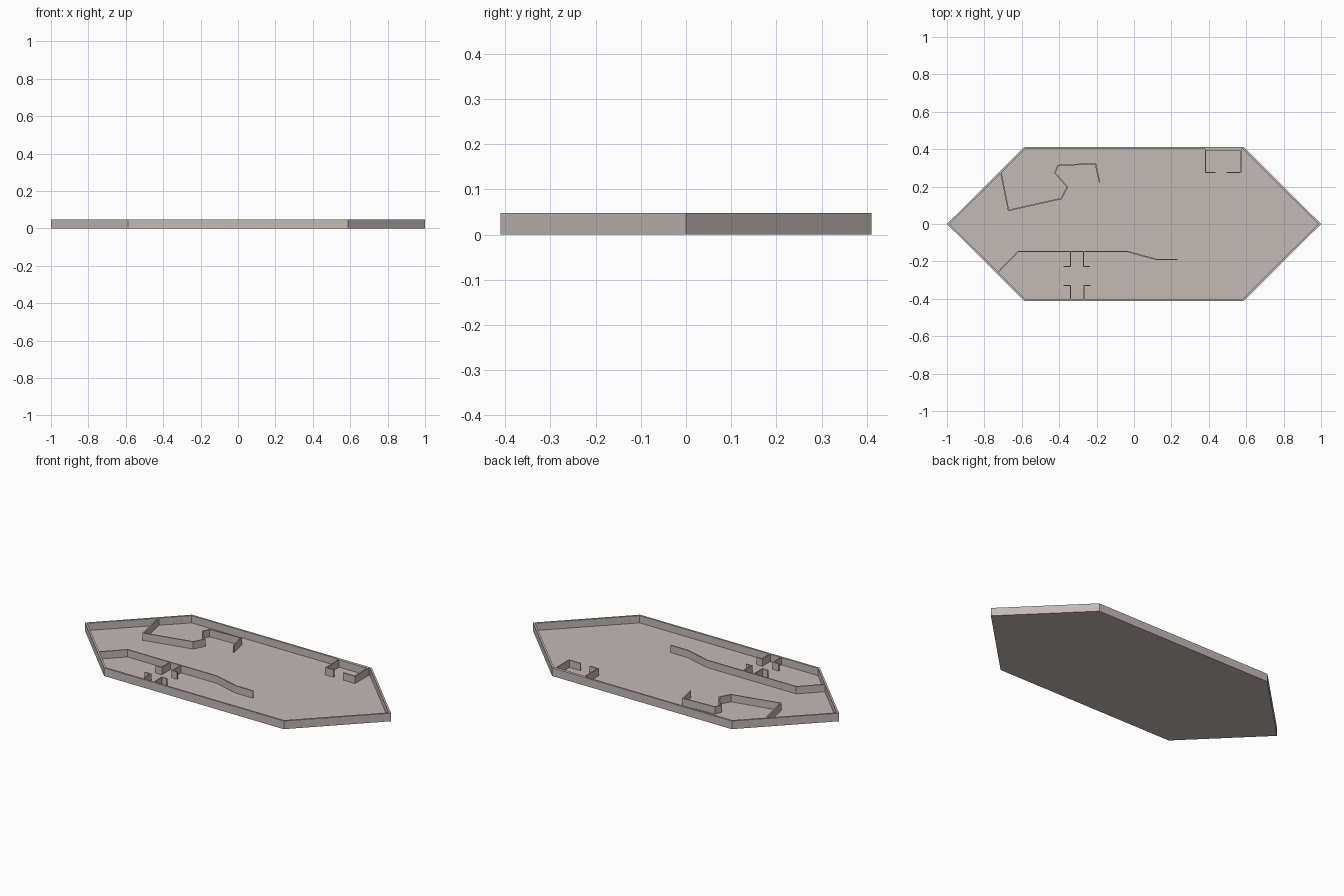
import bpy
import bmesh
from mathutils import Vector

if "Cube" in bpy.data.objects:
    bpy.data.objects.remove(bpy.data.objects["Cube"])

HEIGHT = 0.048
FLOOR = 0.005
THIN = 0.007
RIM = 0.011

stone = bpy.data.materials.new("warm_grey")
stone.use_nodes = True
colour = (0.55, 0.49, 0.47, 1)
stone.diffuse_color = colour
stone.node_tree.nodes["Principled BSDF"].inputs["Base Color"].default_value = colour


def finish(name, bm):
    bmesh.ops.recalc_face_normals(bm, faces=bm.faces)
    mesh = bpy.data.meshes.new(name)
    bm.to_mesh(mesh)
    bm.free()
    mesh.materials.append(stone)
    obj = bpy.data.objects.new(name, mesh)
    bpy.context.collection.objects.link(obj)
    return obj


def offsets(points, closed, distance):
    """Mitred copy of a plan path, shifted to its left."""
    pts = [Vector(p) for p in points]
    n = len(pts)
    result = []
    for i, p in enumerate(pts):
        before = pts[i - 1] if closed or i > 0 else None
        after = pts[(i + 1) % n] if closed or i < n - 1 else None
        d1 = (p - before).normalized() if before is not None else (after - p).normalized()
        d2 = (after - p).normalized() if after is not None else d1
        n1, n2 = Vector((-d1.y, d1.x)), Vector((-d2.y, d2.x))
        mitre = (n1 + n2).normalized()
        result.append(p + mitre * distance / mitre.dot(n1))
    return result


def wall(name, points, left, right, bottom, closed=False):
    """Upright wall following a plan path."""
    bm = bmesh.new()
    a = offsets(points, closed, left)
    b = offsets(points, closed, -right)
    rings = [[bm.verts.new((p.x, p.y, z)) for p, z in
              ((l, bottom), (r, bottom), (r, HEIGHT), (l, HEIGHT))]
             for l, r in zip(a, b)]
    pairs = list(zip(rings, rings[1:]))
    if closed:
        pairs.append((rings[-1], rings[0]))
    else:
        bm.faces.new(rings[0])
        bm.faces.new(rings[-1])
    for r, s in pairs:
        for k in range(4):
            j = (k + 1) % 4
            bm.faces.new((r[k], r[j], s[j], s[k]))
    return finish(name, bm)


# Hexagonal floor slab and rim
outline = [(1, 0), (0.587, 0.411), (-0.587, 0.411),
           (-1, 0), (-0.587, -0.411), (0.587, -0.411)]
bm = bmesh.new()
base = bm.faces.new([bm.verts.new((x, y, 0)) for x, y in offsets(outline, True, RIM / 2)])
slab = bmesh.ops.extrude_face_region(bm, geom=[base])
bmesh.ops.translate(bm, vec=(0, 0, FLOOR),
                    verts=[v for v in slab["geom"] if isinstance(v, bmesh.types.BMVert)])
bm.faces.new(list(base.verts)) if not base.is_valid else None
finish("floor", bm)
wall("outer_wall", outline, RIM, 0, 0, closed=True)

# Inner partitions
partitions = {
    "back_crooked_wall": [(-0.712, 0.277), (-0.671, 0.073), (-0.388, 0.136), (-0.356, 0.198),
                          (-0.423, 0.273), (-0.407, 0.313), (-0.206, 0.323), (-0.184, 0.222)],
    "front_corridor_wall": [(-0.727, -0.257), (-0.618, -0.147), (-0.035, -0.147),
                            (0.12, -0.19), (0.233, -0.19)],
    "upper_door_right": [(-0.34, -0.147), (-0.34, -0.227), (-0.377, -0.227)],
    "upper_door_left": [(-0.27, -0.147), (-0.27, -0.227), (-0.236, -0.227)],
    "lower_door_right": [(-0.34, -0.402), (-0.34, -0.329), (-0.377, -0.329)],
    "lower_door_left": [(-0.267, -0.402), (-0.267, -0.329), (-0.233, -0.329)],
    "corner_room_wall": [(0.435, 0.275), (0.382, 0.275), (0.382, 0.397),
                         (0.571, 0.397), (0.571, 0.275), (0.495, 0.275)],
}
for name, path in partitions.items():
    wall(name, path, THIN / 2, THIN / 2, FLOOR / 2)
